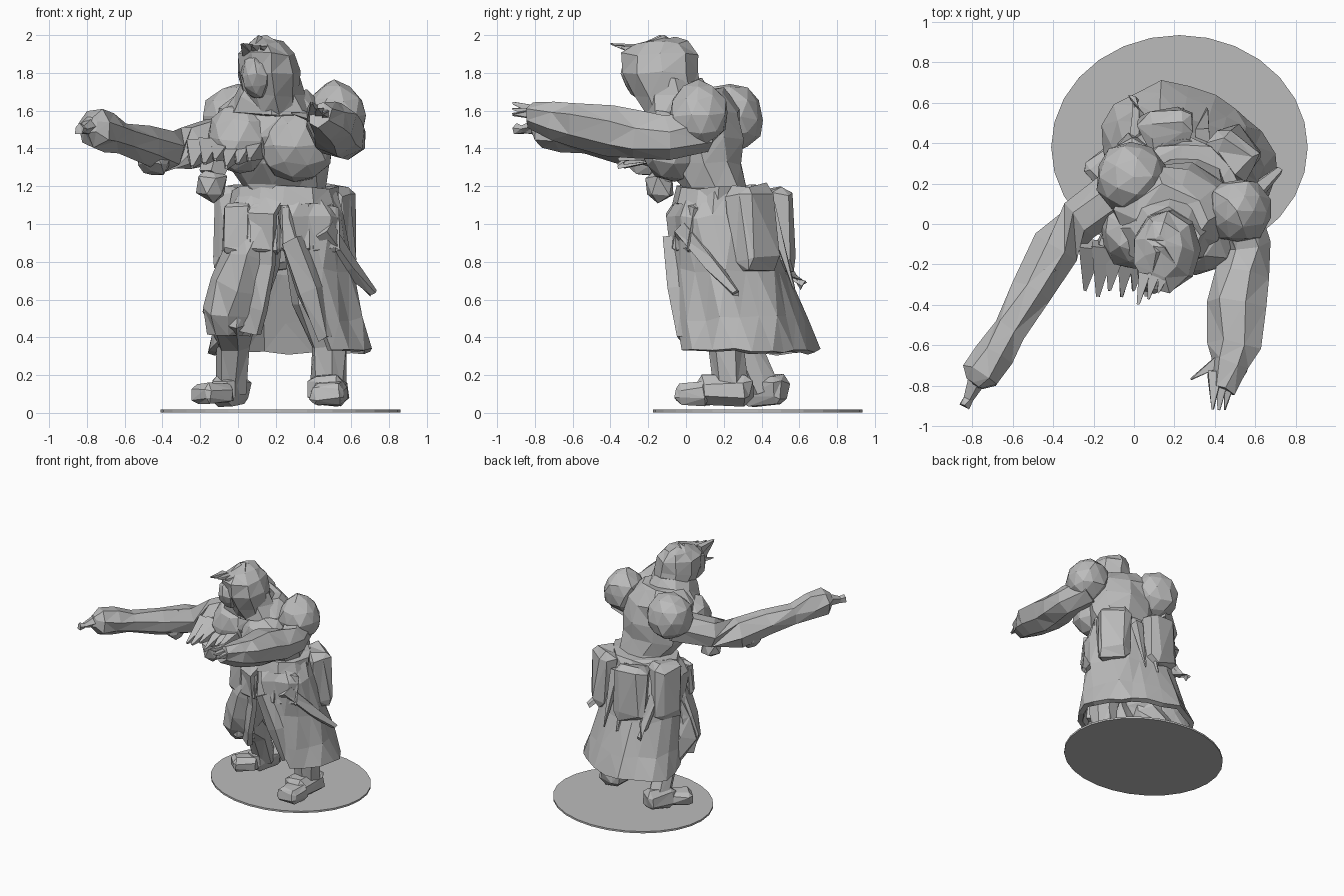
import bpy, bmesh, math, random
from mathutils import Vector

random.seed(7)
if "Cube" in bpy.data.objects:
    bpy.data.objects.remove(bpy.data.objects["Cube"], do_unlink=True)

GREY = (0.5, 0.5, 0.5, 1)
stone = bpy.data.materials.new("plain_grey")
stone.use_nodes = True
stone.diffuse_color = GREY
stone.node_tree.nodes["Principled BSDF"].inputs["Base Color"].default_value = GREY


def finish(name, bm, rough=0.0):
    """Roughen the vertices, split into flat triangles and make the object."""
    for vert in bm.verts:
        vert.co += Vector([random.uniform(-rough, rough) for axis in range(3)])
    bmesh.ops.triangulate(bm, faces=bm.faces[:])
    bmesh.ops.recalc_face_normals(bm, faces=bm.faces[:])
    mesh = bpy.data.meshes.new(name)
    bm.to_mesh(mesh)
    bm.free()
    mesh.materials.append(stone)
    obj = bpy.data.objects.new(name, mesh)
    bpy.context.collection.objects.link(obj)
    return obj


def skin(bm, rings, closed=True, capped=True):
    """Bridge rings of points with quads."""
    rows = [[bm.verts.new(point) for point in ring] for ring in rings]
    count = len(rows[0])
    for low, high in zip(rows, rows[1:]):
        for i in range(count if closed else count - 1):
            j = (i + 1) % count
            bm.faces.new((low[i], low[j], high[j], high[i]))
    if capped:
        bm.faces.new(rows[0][::-1])
        bm.faces.new(rows[-1])


def stack(name, sections, sides=10, rough=0.015):
    """Loft of level ellipses given as (x, y, z, half width, half depth)."""
    bm = bmesh.new()
    turns = [math.tau * i / sides for i in range(sides)]
    skin(bm, [[(x + rx * math.cos(a), y + ry * math.sin(a), z) for a in turns]
              for x, y, z, rx, ry in sections])
    return finish(name, bm, rough)


def limb(name, stations, sides=7, rough=0.012):
    """Tapering tube through stations given as (x, y, z, radius)."""
    bm = bmesh.new()
    points = [Vector(s[:3]) for s in stations]
    rings = []
    for i, point in enumerate(points):
        along = points[min(i + 1, len(points) - 1)] - points[max(i - 1, 0)]
        across = along.orthogonal().normalized()
        other = along.normalized().cross(across)
        rings.append([point + stations[i][3] * (across * math.cos(math.tau * k / sides)
                                                + other * math.sin(math.tau * k / sides))
                      for k in range(sides)])
    skin(bm, rings)
    return finish(name, bm, rough)


def lump(name, centre, size, rough=0.012, detail=2):
    """Faceted ellipsoid."""
    bm = bmesh.new()
    bmesh.ops.create_icosphere(bm, subdivisions=detail, radius=1)
    for vert in bm.verts:
        vert.co = Vector(centre) + vert.co * Vector(size)
    return finish(name, bm, rough)


def spike(name, root, tip, radius):
    return limb(name, [(*root, radius), (*tip, radius / 8)], 4, 0.004)


def box(name, centre, size, turn=0, tilt=0, rough=0.012):
    """Chamfered block, turned about z after a tilt."""
    bm = bmesh.new()
    bmesh.ops.create_cube(bm, size=1)
    for vert in bm.verts:
        vert.co *= Vector(size)
    bmesh.ops.bevel(bm, geom=bm.edges[:], offset=min(size) / 4, segments=1, affect='EDGES')
    obj = finish(name, bm, rough)
    obj.location = centre
    obj.rotation_euler = (tilt, 0, turn)
    return obj


# Thin oval ground plate
stack("ground_plate", [(.225, .38, z, .635, .555) for z in (.003, .018)], 28, 0)

# Torso leaning forward, with chest plates
stack("torso", [(.25, .18, 1.1, .22, .18), (.24, .15, 1.2, .22, .18),
                (.2, .09, 1.32, .27, .22), (.19, .06, 1.46, .31, .25),
                (.19, .06, 1.6, .28, .23), (.18, .03, 1.71, .18, .17)])
lump("left_chest_plate", (.31, -.07, 1.42), (.2, .18, .2))
lump("right_chest_plate", (.01, -.05, 1.45), (.18, .18, .19))
stack("collar", [(.17, -.01, 1.58, .26, .21), (.17, -.03, 1.67, .2, .19),
                 (.17, -.07, 1.76, .15, .15)], 8)
stack("belt", [(.25, .18, 1.1, .29, .25), (.25, .18, 1.19, .27, .22)], 12)

# Hooded head with a sunken face and brow tufts
stack("hood", [(.19, -.05, 1.58, .14, .16), (.17, -.09, 1.68, .155, .18),
               (.16, -.13, 1.8, .165, .2), (.15, -.14, 1.9, .15, .2),
               (.14, -.12, 1.96, .1, .14), (.13, -.1, 1.99, .03, .04)], 9, .012)
lump("face", (.1, -.25, 1.79), (.08, .09, .13))
for k in range(3):
    x = 0.02 + 0.05 * k
    spike("brow_tuft", (x + .03, -.25, 1.92), (x, -.4 + .03 * k, 1.955 - .01 * k), .04)

# Shoulder pads
lump("left_shoulder_pad", (.52, .07, 1.58), (.16, .16, .18))
lump("right_shoulder_pad", (-.01, .23, 1.56), (.18, .18, .185))

# Both arms reach forward
limb("left_arm", [(.5, .08, 1.5, .12), (.57, -.1, 1.45, .12), (.54, -.25, 1.47, .13),
                  (.51, -.4, 1.5, .145), (.5, -.6, 1.53, .13), (.47, -.7, 1.55, .1),
                  (.43, -.82, 1.58, .065)])
limb("right_arm", [(-.02, .2, 1.47, .13), (-.26, .02, 1.4, .12), (-.39, -.12, 1.38, .12),
                   (-.5, -.33, 1.42, .105), (-.62, -.52, 1.46, .09), (-.7, -.65, 1.49, .105),
                   (-.76, -.75, 1.51, .1), (-.79, -.8, 1.52, .05)])
for k in range(3):
    spike("left_finger", (.4 + .04 * k, -.74, 1.58), (.39 + .03 * k, -.92, 1.64 - .03 * k), .05)
spike("left_thumb", (.42, -.68, 1.56), (.28, -.77, 1.59), .04)
limb("right_fingers", [(-.77, -.76, 1.52, .05), (-.82, -.86, 1.5, .025),
                       (-.84, -.9, 1.5, .03)], 5, .006)
lump("right_cuff", (-.44, -.22, 1.38), (.09, .11, .13))

# Ragged tassels and a bag hanging before the chest
for k in range(6):
    x = -0.24 + 0.06 * k
    spike("chest_tassel", (x + .03, -.1, 1.4), (x, -.33 - .03 * (k % 2), 1.3 + .02 * (k % 3)), .08)
lump("hanging_bag", (-.14, -.14, 1.2), (.09, .09, .1), detail=1)
limb("bag_strap", [(-.14, -.12, 1.25, .07), (-.09, -.08, 1.4, .09)], 5)

# Legs and boots
limb("left_leg", [(.38, .2, .98, .15), (.42, .17, .6, .14), (.48, .22, .36, .1),
                  (.48, .24, .12, .09)])
limb("right_leg", [(.12, .2, .98, .15), (0, .13, .68, .14), (-.03, .13, .52, .15),
                   (-.02, .3, .38, .095), (-.03, .41, .12, .08)])
limb("right_thigh_drape", [(.12, .1, 1, .14), (.06, .1, .82, .16), (0, .1, .66, .16),
                           (-.04, .11, .53, .14), (-.04, .14, .42, .11)], 8, .018)
box("left_boot", (.48, .2, .12), (.19, .3, .16), -.05)
box("left_toe_cap", (.48, .04, .1), (.18, .18, .11), -.05)
box("right_boot", (-.04, .42, .12), (.15, .24, .16), -.45)
box("right_toe_cap", (-.13, .28, .1), (.15, .2, .11), -.9)

# Long coat, open at the front, wider at the hem and pulled to the back right
profile = [(.25, .19, 1.16, .27, .22), (.24, .18, 1.04, .33, .28),
           (.25, .23, .75, .35, .3), (.27, .28, .5, .39, .35), (.28, .31, .33, .43, .38)]
rings = []
for level, (x, y, z, rx, ry) in enumerate(profile):
    gap = 0.13 * level
    ring = []
    for i in range(19):
        a = -math.pi / 2 + gap + (math.tau - 2 * gap) * i / 18
        lift = max(0, -math.cos(a)) * max(0, -math.sin(a)) * 0.05 * level
        pull = 1 - 0.035 * level * math.sin(2 * a) * (math.sin(a) > 0)
        ring.append((x + rx * pull * math.cos(a) + lift / 3, y + ry * pull * math.sin(a), z + lift))
    rings.append(ring)
bm = bmesh.new()
skin(bm, rings, closed=False, capped=False)
coat = finish("long_coat", bm, .015)
shell = coat.modifiers.new("thickness", 'SOLIDIFY')
shell.thickness = 0.04

# Waist flaps, front lapel and back straps
for k, x in enumerate((.0, .14, .3, .45)):
    box("waist_flap", (x, -.05 + .04 * abs(k - 1.5), .98), (.16, .06, .26), .25 * (k - 1.5), -.1)
limb("coat_lapel", [(.29, -.05, .92, .07), (.39, -.02, .65, .08), (.46, 0, .4, .05)], 5)
for side in (-1, 1):
    spike("back_strap", (.28 + .06 * side, .44, 1.1), (.3 + .06 * side, .57, .66), .05)

# Pouches around the hips
for x, y, turn in [(-.02, .3, 1.2), (.16, .48, .2), (.5, .35, -.75)]:
    box("hip_pouch", (x, y, .98), (.25, .18, .44), turn, .08, .02)

# Sheathed blades poking out of the coat
limb("left_sheath", [(.44, -.02, .98, .06), (.58, .14, .78, .05), (.71, .26, .63, .02)], 5)
limb("rear_sheath", [(.02, .4, .95, .05), (.02, .54, .75, .04), (.0, .62, .68, .03)], 5)
